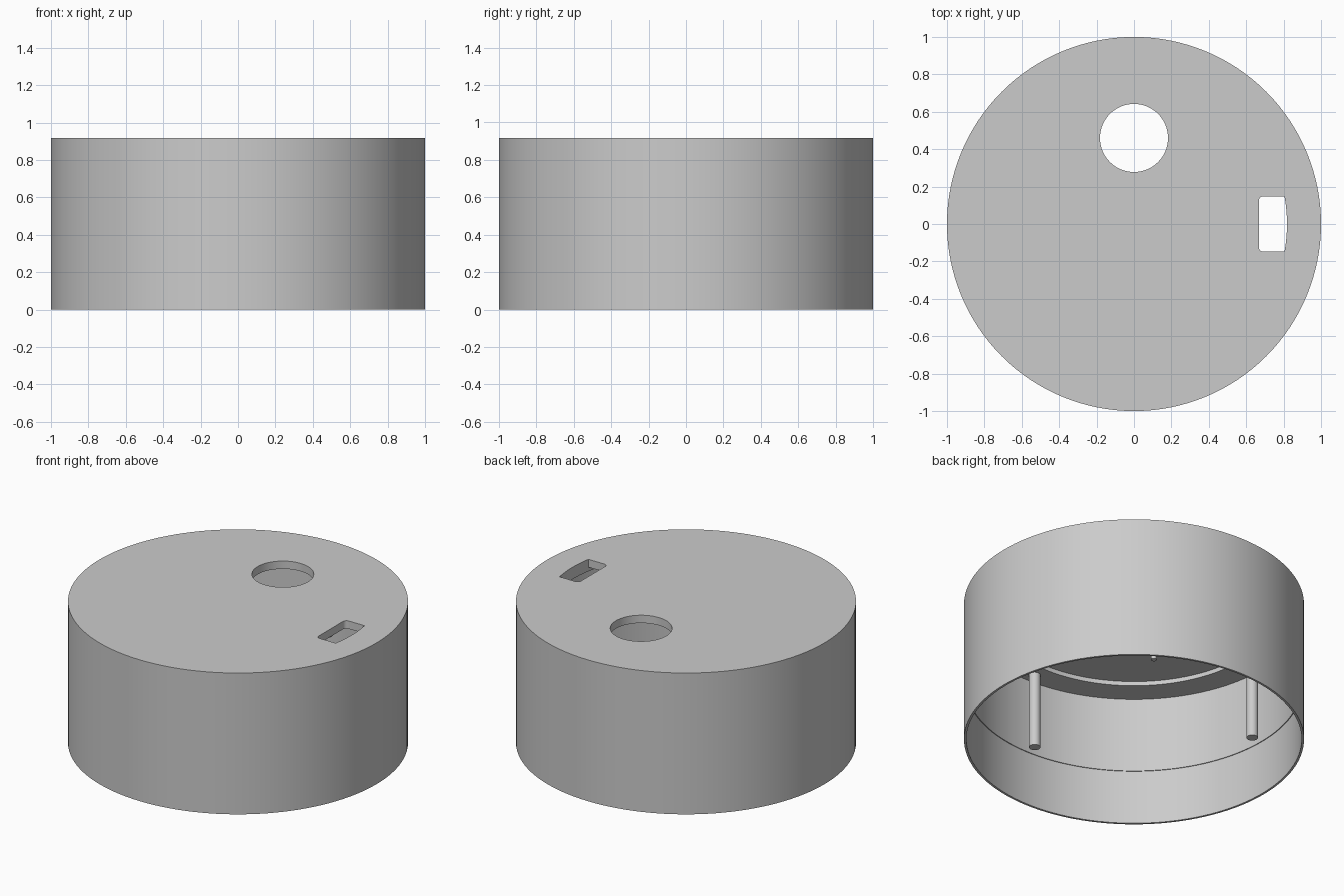
import bpy
import bmesh
import math
from mathutils import Matrix, Vector

if "Cube" in bpy.data.objects:
    bpy.data.objects.remove(bpy.data.objects["Cube"], do_unlink=True)

SEGMENTS = 128
TOP, PLATE, RING, LIP = 0.917, 0.866, 0.838, 0.352   # heights of the shell steps
RECESS = 0.82                                        # radius of the ceiling recess

grey = bpy.data.materials.new("plain grey")
grey.use_nodes = True
grey.diffuse_color = (0.6, 0.6, 0.6, 1)
grey.node_tree.nodes["Principled BSDF"].inputs["Base Color"].default_value = (0.6, 0.6, 0.6, 1)


def finish(name, bm):
    """Turn a bmesh into a grey object."""
    bmesh.ops.recalc_face_normals(bm, faces=bm.faces)
    mesh = bpy.data.meshes.new(name)
    bm.to_mesh(mesh)
    bm.free()
    mesh.materials.append(grey)
    obj = bpy.data.objects.new(name, mesh)
    bpy.context.collection.objects.link(obj)
    return obj


def activate(obj):
    bpy.ops.object.select_all(action='DESELECT')
    obj.select_set(True)
    bpy.context.view_layer.objects.active = obj


def smooth(obj):
    activate(obj)
    bpy.ops.object.shade_smooth_by_angle(angle=math.radians(30))


def lathe(name, profile):
    bm = bmesh.new()
    verts = [bm.verts.new((r, 0, z)) for r, z in profile]
    edges = [bm.edges.new(pair) for pair in zip(verts, verts[1:])]
    bmesh.ops.spin(bm, geom=verts + edges, axis=(0, 0, 1), cent=(0, 0, 0),
                   angle=math.tau, steps=SEGMENTS, use_merge=True)
    bmesh.ops.remove_doubles(bm, verts=bm.verts, dist=1e-5)
    bmesh.ops.dissolve_degenerate(bm, edges=bm.edges, dist=1e-6)
    return finish(name, bm)


def post(name, x, y, radius, low, high):
    bm = bmesh.new()
    bmesh.ops.create_cone(bm, cap_ends=True, segments=32, radius1=radius, radius2=radius,
                          depth=high - low,
                          matrix=Matrix.Translation((x, y, (low + high) / 2)))
    obj = finish(name, bm)
    smooth(obj)
    return obj


def prism(name, outline, low, high):
    bm = bmesh.new()
    face = bm.faces.new([bm.verts.new((x, y, low)) for x, y in outline])
    top = bmesh.ops.extrude_face_region(bm, geom=[face])["geom"]
    bmesh.ops.translate(bm, vec=Vector((0, 0, high - low)),
                        verts=[v for v in top if isinstance(v, bmesh.types.BMVert)])
    return finish(name, bm)


def arc(cx, cy, radius, start, end, steps):
    return [(cx + radius * math.cos(start + (end - start) * i / steps),
             cy + radius * math.sin(start + (end - start) * i / steps))
            for i in range(steps + 1)]


# Hollow cup, open below, with a recessed ceiling and a slight lip in the wall
shell = lathe("shell", [(0, TOP), (1, TOP), (1, 0), (0.986, 0), (0.986, LIP), (0.981, LIP),
                        (0.981, RING), (RECESS, RING), (RECESS, PLATE), (0, PLATE)])

# Round hole and slot with a curved outer side, cut through the top
half, inner, corner = 0.148, 0.667, 0.025
reach = RECESS - 0.002
sweep = math.asin(half / reach)
slot = (arc(0, 0, reach, -sweep, sweep, 12)
        + arc(inner + corner, half - corner, corner, math.pi / 2, math.pi, 6)
        + arc(inner + corner, corner - half, corner, math.pi, 1.5 * math.pi, 6))
hole = arc(0, 0.46, 0.182, 0, math.tau, 64)[:-1]
for outline in (hole, slot):
    cutter = prism("cutter", outline, PLATE - 0.05, TOP + 0.05)
    cutter.hide_render = True
    cut = shell.modifiers.new("cut", 'BOOLEAN')
    cut.operation = 'DIFFERENCE'
    cut.solver = 'EXACT'
    cut.object = cutter
    activate(shell)
    bpy.ops.object.modifier_apply(modifier=cut.name)
    bpy.data.objects.remove(cutter, do_unlink=True)
smooth(shell)

# Four long mounting posts hanging from the ceiling ring
for i, side in enumerate(("left", "back", "right", "front")):
    turn = i * math.pi / 2
    post(side + "_post", 0.908 * math.cos(turn), 0.908 * math.sin(turn), 0.034,
         LIP - 0.004, RING + 0.01)

# Short locating pins under the ceiling
for side, sign in (("left", 1), ("right", -1)):
    post(side + "_pin", sign * 0.345, -0.23, 0.018, 0.77, PLATE + 0.01)
